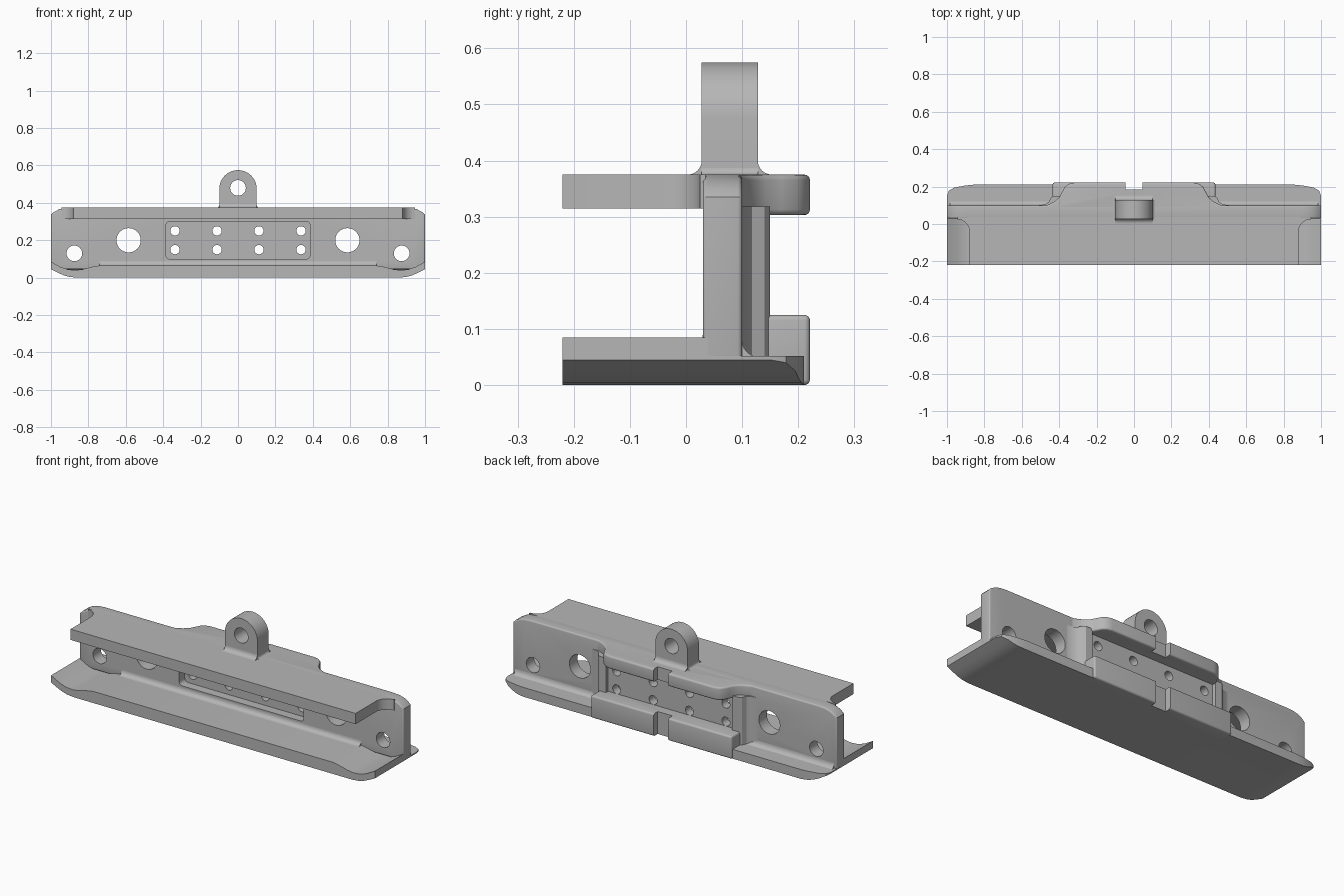
import bpy, bmesh, math

old = bpy.data.objects.get("Cube")
if old:
    bpy.data.objects.remove(old, do_unlink=True)

grey = bpy.data.materials.new("satin grey")
grey.use_nodes = True
grey.diffuse_color = (0.47, 0.47, 0.47, 1)
grey.node_tree.nodes["Principled BSDF"].inputs["Base Color"].default_value = grey.diffuse_color


def apply(obj, kind, **settings):
    mod = obj.modifiers.new(kind.lower(), kind)
    for key, value in settings.items():
        setattr(mod, key, value)
    bpy.ops.object.select_all(action='DESELECT')
    bpy.context.view_layer.objects.active = obj
    obj.select_set(True)
    bpy.ops.object.modifier_apply(modifier=mod.name)


def prism(name, points, axis, start, end, bevel=0):
    """Extrude a flat outline along one axis."""
    place = {'x': lambda p, t: (t, p[0], p[1]),
             'y': lambda p, t: (p[0], t, p[1]),
             'z': lambda p, t: (p[0], p[1], t)}[axis]
    bm = bmesh.new()
    low = [bm.verts.new(place(p, start)) for p in points]
    high = [bm.verts.new(place(p, end)) for p in points]
    bm.faces.new(low)
    bm.faces.new(high)
    for i in range(len(points)):
        j = (i + 1) % len(points)
        bm.faces.new((low[i], low[j], high[j], high[i]))
    bmesh.ops.recalc_face_normals(bm, faces=bm.faces)
    mesh = bpy.data.meshes.new(name)
    bm.to_mesh(mesh)
    bm.free()
    mesh.materials.append(grey)
    obj = bpy.data.objects.new(name, mesh)
    bpy.context.collection.objects.link(obj)
    if bevel:
        apply(obj, 'BEVEL', width=bevel, segments=4, limit_method='ANGLE',
              angle_limit=math.radians(50))
    return obj


def both(half):
    """Mirror a half outline across x = 0."""
    return half + [(-x, v) for x, v in reversed(half)]


def arc(cx, cy, r, a, b, n=10):
    return [(cx + r * math.cos(math.radians(a + (b - a) * i / n)),
             cy + r * math.sin(math.radians(a + (b - a) * i / n))) for i in range(n + 1)]


def rect(x0, y0, x1, y1, r=0):
    if not r:
        return [(x0, y0), (x1, y0), (x1, y1), (x0, y1)]
    return (arc(x0 + r, y0 + r, r, 180, 270, 5) + arc(x1 - r, y0 + r, r, 270, 360, 5)
            + arc(x1 - r, y1 - r, r, 0, 90, 5) + arc(x0 + r, y1 - r, r, 90, 180, 5))


def cut(obj, cutter, operation='DIFFERENCE'):
    apply(obj, 'BOOLEAN', object=cutter, operation=operation, solver='EXACT')
    bpy.data.objects.remove(cutter, do_unlink=True)


def drill(obj, x, z, r):
    cut(obj, prism("drill", arc(x, z, r, 0, 345, 23), 'y', -0.1, 0.3))


def cut_notch(obj):
    cut(obj, prism("notch", rect(-0.045, 0.185, 0.045, 0.3), 'z', -0.1, 0.5))


# Upright web with rounded top corners
web = prism("web", both([(1, 0.045), (1, 0.335), (0.985, 0.35), (0.96, 0.364),
                         (0.93, 0.372), (0.89, 0.375)]), 'y', 0.03, 0.1, 0.008)
cut(web, prism("pocket", rect(-0.385, 0.1, 0.385, 0.3, 0.02), 'y', 0, 0.08))

# Top flange, flaring into the web at its ends
top_flange = prism("top_flange", both([(0.88, -0.22)] + arc(0.945, -0.04, 0.065, 180, 90)
                                      + [(0.945, 0.035), (0.89, 0.035), (0.89, 0.092)]),
                   'z', 0.315, 0.375)

# Rear shelf at the top with curved shoulders
shoulder = [(0.5, 0.05), (0.5, 0.095), (0.46, 0.103), (0.425, 0.12), (0.4, 0.142),
            (0.385, 0.17), (0.37, 0.198), (0.35, 0.214), (0.32, 0.221)]
rear_shelf = prism("rear_shelf", both(shoulder), 'z', 0.303, 0.375, 0.01)
cut_notch(rear_shelf)

# Front of the bottom flange with upturned, dipped ends
underside = [(0.86, 0), (0.9, 0.004), (0.93, 0.012), (0.96, 0.025), (1, 0.045)]
bottom_flange = prism("bottom_flange", both(underside + [
    (1, 0.085), (0.95, 0.058), (0.91, 0.044), (0.87, 0.04), (0.83, 0.045),
    (0.78, 0.058), (0.74, 0.065)]), 'y', -0.22, 0.05)

# Rear of the bottom flange with rounded corners
rear_flange = prism("rear_flange", both(underside + [(1, 0.052)]), 'y', 0.048, 0.21)
cut(rear_flange, prism("rounder", both([(1.1, 0), (1.1, 0.15), (1, 0.15), (0.99, 0.178),
                                        (0.96, 0.195), (0.9, 0.206), (0.85, 0.211)]),
                       'z', -0.1, 0.2), 'INTERSECT')
cut_notch(rear_flange)

# Raised boss behind the web, open at the back
boss = prism("rear_boss", both([(0.51, 0.085), (0.51, 0.1), (0.475, 0.105), (0.455, 0.118),
                                (0.445, 0.14), (0.43, 0.15)]), 'z', 0.04, 0.318)
cut(boss, prism("recess", rect(-0.39, 0.12, 0.39, 0.31), 'y', 0.13, 0.3))

# Bottom rear block
bottom_block = prism("bottom_block", rect(-0.435, 0.09, 0.435, 0.221), 'z', 0, 0.125, 0.01)
cut_notch(bottom_block)

# Drilled holes
for side in (-1, 1):
    drill(web, side * 0.875, 0.13, 0.042)
    drill(web, side * 0.585, 0.2, 0.065)
    for x in (0.112, 0.337):
        for z in (0.15, 0.25):
            drill(web, side * x, z, 0.025)
            drill(boss, side * x, z, 0.025)

# Fillets along the web foot
prism("front_fillet", [(0.035, 0.06)] + arc(0.005, 0.09, 0.025, 0, -90, 6), 'x', -0.74, 0.74)
prism("rear_fillet", [(0.095, 0.045)] + arc(0.13, 0.08, 0.03, 180, 270, 6), 'x', -0.985, 0.985)

# Lifting lug with a flared foot
lug = prism("lifting_lug", [(0.1, 0.36)] + arc(0, 0.475, 0.1, 0, 180, 24) + [(-0.1, 0.36)],
            'y', 0.028, 0.128)
drill(lug, 0, 0.48, 0.042)
prism("lug_foot", [(0.003, 0.37)] + arc(0.003, 0.4, 0.025, -90, 0, 6)
      + arc(0.153, 0.4, 0.025, 180, 270, 6) + [(0.153, 0.37)], 'x', -0.1, 0.1)
prism("lug_side_foot", both([(0.112, 0.37)] + arc(0.112, 0.387, 0.012, 270, 180, 4)),
      'y', 0.028, 0.128)

# Smooth the rounded surfaces, keep the machined edges
bpy.ops.object.select_all(action='DESELECT')
for obj in bpy.context.scene.objects:
    if obj.type == 'MESH':
        obj.select_set(True)
        bpy.context.view_layer.objects.active = obj
bpy.ops.object.shade_smooth_by_angle(angle=math.radians(30))
